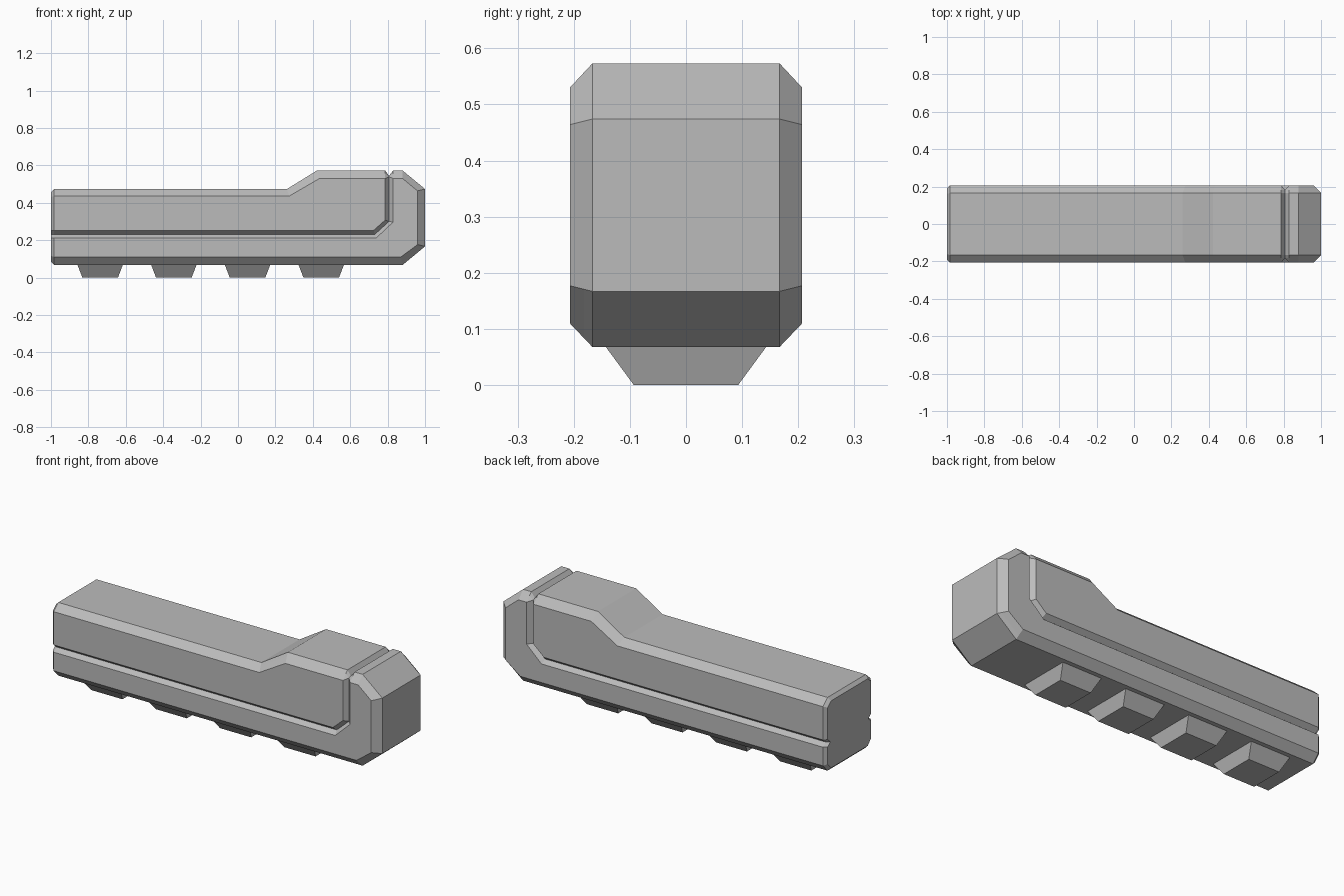
import bpy, bmesh

if "Cube" in bpy.data.objects:
    bpy.data.objects.remove(bpy.data.objects["Cube"], do_unlink=True)

grey = bpy.data.materials.new("light_grey")
grey.use_nodes = True
colour = (0.5, 0.5, 0.5, 1)
grey.diffuse_color = colour
grey.node_tree.nodes["Principled BSDF"].inputs["Base Color"].default_value = colour


def loft(name, rings):
    """Skin a closed solid through rings of equal point count."""
    bm = bmesh.new()
    loops = [[bm.verts.new(p) for p in ring] for ring in rings]
    n = len(loops[0])
    for a, b in zip(loops, loops[1:]):
        for i in range(n):
            j = (i + 1) % n
            bm.faces.new((a[i], a[j], b[j], b[i]))
    bm.faces.new(loops[0])
    bm.faces.new(loops[-1][::-1])
    bmesh.ops.remove_doubles(bm, verts=bm.verts, dist=0.0005)
    bmesh.ops.recalc_face_normals(bm, faces=bm.faces)
    mesh = bpy.data.meshes.new(name)
    bm.to_mesh(mesh)
    bm.free()
    mesh.materials.append(grey)
    obj = bpy.data.objects.new(name, mesh)
    bpy.context.collection.objects.link(obj)
    return obj


SIDE, GROOVE, FLAT = 0.207, 0.182, 0.167   # half widths: side face, groove floor, top face
END = -0.983                               # where the left end bevel starts


def housing(name, side, core, groove):
    """Chamfered slab; points listed in groove lie on the groove floor."""
    t = (SIDE - GROOVE) / (SIDE - FLAT)
    middle = []
    for i, (s, c) in enumerate(zip(side, core)):
        z = s[1] + t * (c[1] - s[1])
        x = s[0] + t * (c[0] - s[0])
        if i == groove[0]:
            middle.append((c[0], z))       # groove floor crossing the top chamfer
        else:
            middle.append(c if i in groove else (x, z))
    layers = [(SIDE, side), (GROOVE, middle), (FLAT, core)]
    layers = [(-y, p) for y, p in layers] + layers[::-1]
    return loft(name, [[(x, y, z) for x, z in p] for y, p in layers])


# Upper housing with the raised step
housing("upper_housing",
        [(END, .437), (.275, .437), (.435, .53), (.787, .53),
         (.787, .53), (.787, .308), (.725, .253), (END, .253)],
        [(END, .473), (.26, .473), (.422, .573), (.787, .573),
         (.807, .545), (.807, .30), (.732, .232), (END, .232)],
        (4, 5, 6, 7))

# Lower housing that turns up into the blunt nose
housing("lower_housing",
        [(.83, .53), (.83, .298), (.74, .213), (END, .213), (END, .11),
         (.87, .11), (.96, .177), (.96, .464), (.88, .53), (.83, .53)],
        [(.807, .545), (.807, .30), (.732, .232), (END, .232), (END, .068),
         (.88, .068), (1, .167), (1, .474), (.88, .573), (.83, .573)],
        (0, 1, 2, 3))

# Bevelled left end plate, notched where the groove runs out
def end_ring(x, inset):
    half = [(FLAT - inset * .4, .068 + inset), (SIDE - inset, .11 + inset * .4),
            (SIDE - inset, .213), (GROOVE - inset, .232), (SIDE - inset, .253),
            (SIDE - inset, .437 - inset * .4), (FLAT - inset * .4, .473 - inset)]
    return [(x, y, z) for y, z in half] + [(x, -y, z) for y, z in half[::-1]]


loft("end_plate", [end_ring(END, 0), end_ring(-1, .017)])

# Row of tapered feet
def foot_ring(cx, hx, hy, z):
    return [(cx + sx * hx, sy * hy, z) for sx, sy in ((-1, -1), (1, -1), (1, 1), (-1, 1))]


for i in range(4):
    cx = -0.737 + i * 0.394
    loft(f"foot_{i + 1}", [foot_ring(cx, .095, .093, 0), foot_ring(cx, .121, .143, .068)])
